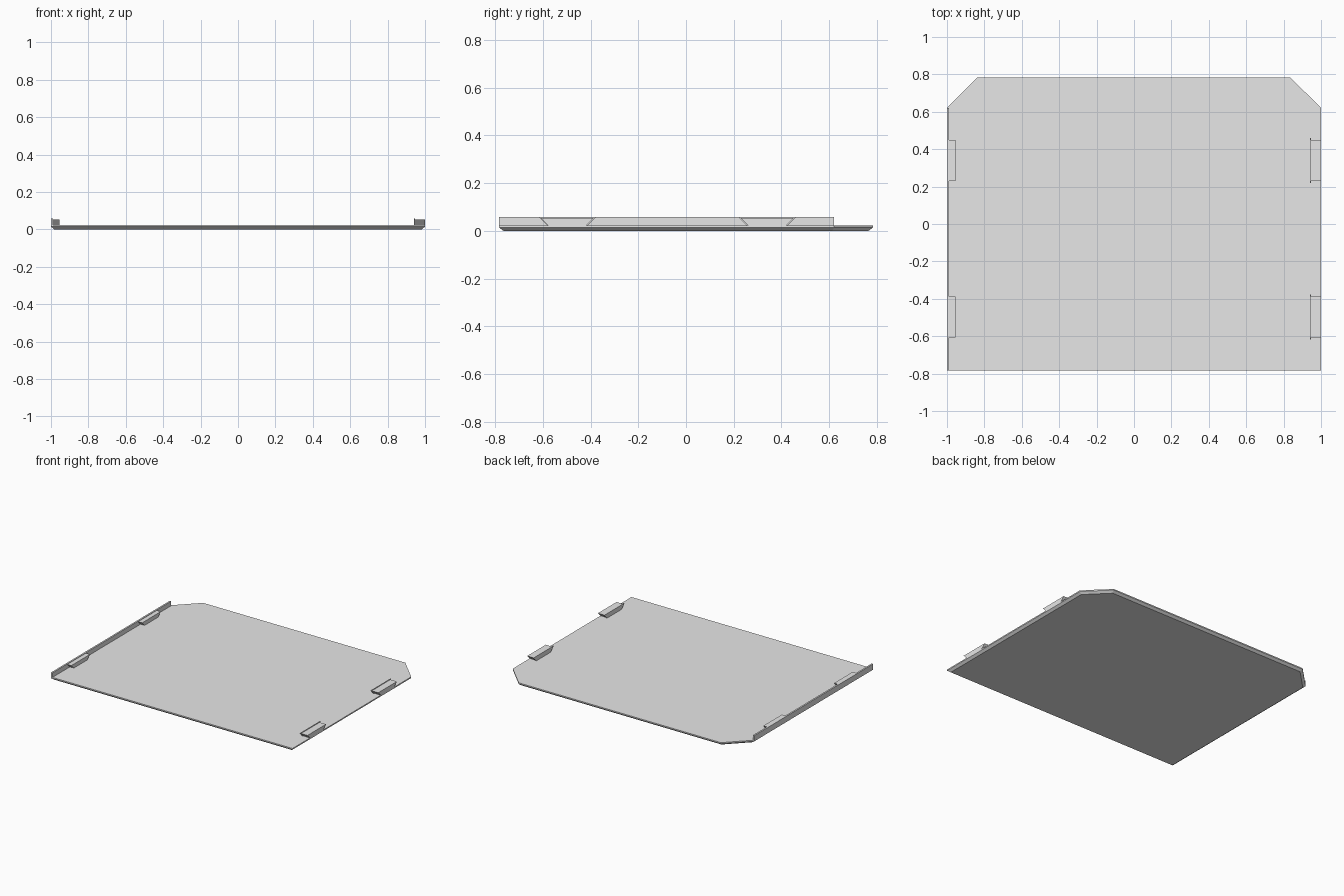
import bpy
import bmesh

cube = bpy.data.objects.get("Cube")
if cube:
    bpy.data.objects.remove(cube, do_unlink=True)

# Single light grey finish
grey = bpy.data.materials.new("light_grey")
grey.use_nodes = True
colour = (0.8, 0.8, 0.8, 1)
grey.diffuse_color = colour
grey.node_tree.nodes["Principled BSDF"].inputs["Base Color"].default_value = colour

HALF_X, HALF_Y, CUT = 1.0, 0.783, 0.163
TOP, RIM, RAIL_TOP, CLIP_TOP = 0.023, 0.014, 0.057, 0.053


def loft(name, rings):
    """Join rings of matching points, listed bottom to top, into a closed solid."""
    bm = bmesh.new()
    loops = [[bm.verts.new(p) for p in ring] for ring in rings]
    for low, high in zip(loops, loops[1:]):
        for i in range(len(low)):
            j = (i + 1) % len(low)
            bm.faces.new((low[i], low[j], high[j], high[i]))
    bm.faces.new(loops[0][::-1])
    bm.faces.new(loops[-1])
    bmesh.ops.recalc_face_normals(bm, faces=bm.faces)
    mesh = bpy.data.meshes.new(name)
    bm.to_mesh(mesh)
    bm.free()
    mesh.materials.append(grey)
    obj = bpy.data.objects.new(name, mesh)
    bpy.context.collection.objects.link(obj)
    return obj


def outline(inset, z):
    """Panel outline with the two back corners cut off."""
    x, y = HALF_X - inset, HALF_Y - inset
    c = CUT - inset * 0.59
    return [(-x, -y, z), (x, -y, z), (x, y - c, z),
            (x - c, y, z), (-x + c, y, z), (-x, y - c, z)]


def block(name, x0, x1, y0, y1, z0, z1, undercut=0):
    """Block whose two ends lean inward toward the bottom."""
    def ring(z, u):
        return [(x0, y0 + u, z), (x1, y0 + u, z), (x1, y1 - u, z), (x0, y1 - u, z)]
    return loft(name, [ring(z0, undercut), ring(z1, 0)])


# Thin panel with a chamfered underside
loft("panel", [outline(0.018, 0), outline(0, RIM), outline(0, TOP)])

# Upright rail along one side
block("side_rail", -HALF_X, -0.988, -HALF_Y, HALF_Y - CUT, TOP, RAIL_TOP)

# Dovetail clips: short ones against the rail, longer lipped ones opposite
for place, centre in (("front", -0.497), ("back", 0.34)):
    y0, y1 = centre - 0.11, centre + 0.11
    block(place + "_rail_clip", -0.988, -0.955, y0, y1, TOP, CLIP_TOP, 0.03)
    block(place + "_edge_clip", 0.947, HALF_X, y0, y1, TOP, CLIP_TOP, 0.03)
    block(place + "_clip_lip", 0.941, 0.947, y0 - 0.01, y1 + 0.01,
          TOP, RAIL_TOP, 0.034)
